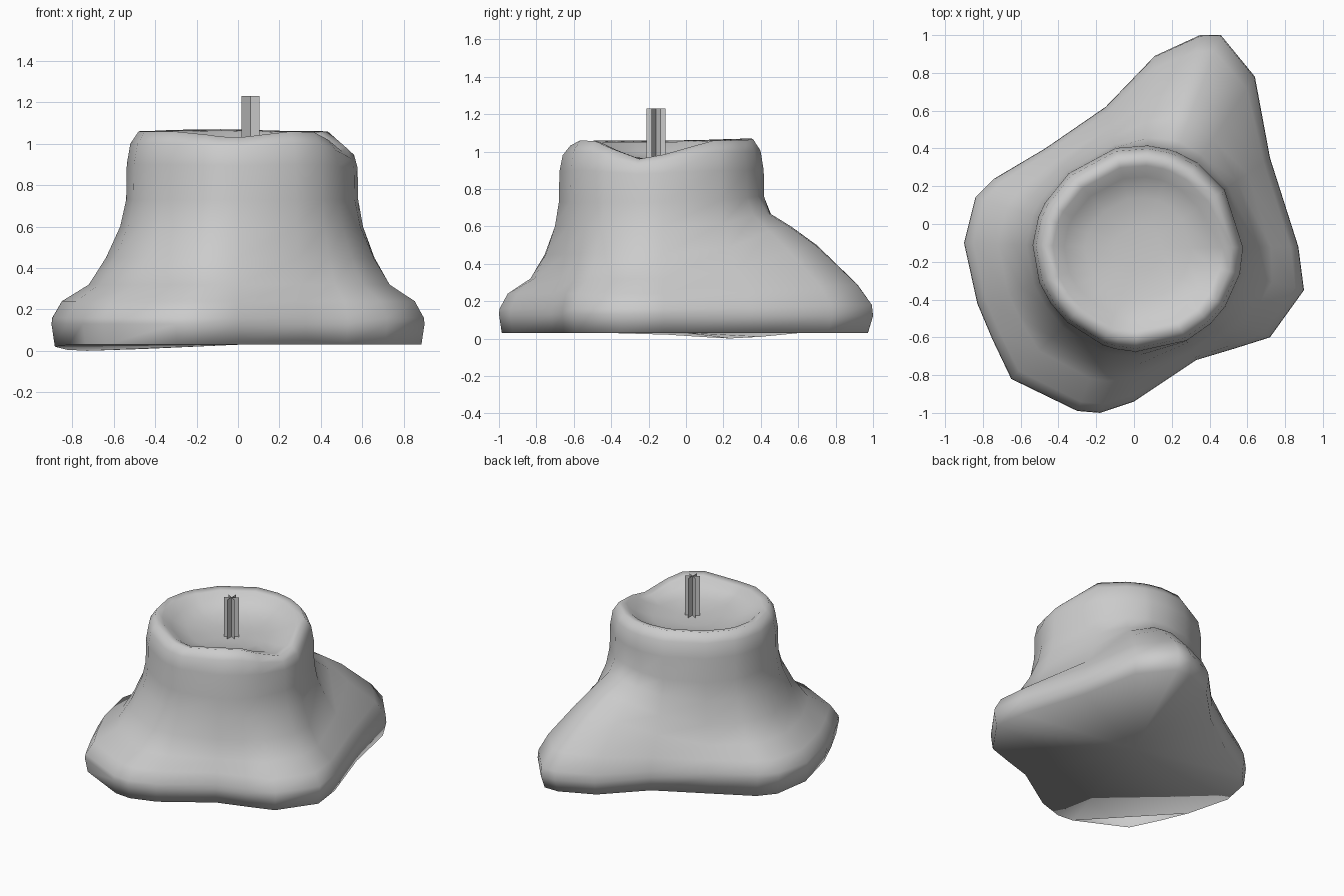
import bpy, bmesh, math

if "Cube" in bpy.data.objects:
    bpy.data.objects.remove(bpy.data.objects["Cube"])

CX, CY = 0.03, -0.13          # axis of the round upper body

# spread-out foot outline, seen from above
foot = [(.46, 1.0), (.35, 1.0), (.11, .89), (-.15, .62), (-.47, .40), (-.74, .24),
        (-.84, .14), (-.90, -.10), (-.83, -.42), (-.75, -.61), (-.65, -.82),
        (-.30, -.99), (-.18, -1.0), (0, -.94), (.33, -.72), (.53, -.66), (.72, -.60),
        (.90, -.35), (.87, -.12), (.72, .35), (.64, .78)]
angles = [math.atan2(y - CY, x - CX) for x, y in foot]


def bump(a, centre, width):
    """Smooth 0..1 weight around an angle given in degrees."""
    d = math.radians(centre) - a
    d = abs(math.atan2(math.sin(d), math.cos(d))) / math.radians(width)
    return 0.5 + 0.5 * math.cos(math.pi * d) if d < 1 else 0.0


def round_point(r, a):
    """Point on the slightly oval upper body."""
    r += .02 * bump(a, 180, 50)
    return CX + r * math.cos(a), CY + r * math.sin(a)


# (spread towards foot outline, height, height on the big back lobe)
skirt = [(.955, .03, .03), (1.0, .13, .12), (.99, .16, .18), (.86, .24, .29),
         (.50, .32, .50), (.27, .45, .60), (.08, .60, .67), (0, .73, .76)]
# (radius, height, share of the rim notches) for collar, lip and hollow
bowl = [(.547, .90, .2), (.53, 1.0, .7), (.49, 1.06, 1), (.44, 1.05, .95),
        (.38, 1.0, .5), (.27, .96, 0), (.12, .947, 0)]

bm = bmesh.new()
rings = []
for t, z0, z1 in skirt:
    ring = []
    for (fx, fy), a in zip(foot, angles):
        w = bump(a, 72, 55)
        rx, ry = round_point(.55, a)
        z = z0 * (1 - w) + z1 * w
        if z0 == .03:
            z -= .03 * bump(a, 150, 45)
        ring.append(bm.verts.new((rx * (1 - t) + fx * t, ry * (1 - t) + fy * t, z)))
    rings.append(ring)
for r, z, k in bowl:
    ring = []
    for a in angles:
        notch = .10 * bump(a, -12, 40) + .03 * bump(a, -95, 35) - .01 * bump(a, 110, 60)
        ring.append(bm.verts.new((*round_point(r, a), z - k * notch)))
    rings.append(ring)

n = len(foot)
for lo, hi in zip(rings, rings[1:]):
    for i in range(n):
        j = (i + 1) % n
        bm.faces.new((lo[i], lo[j], hi[j], hi[i]))
# pool floor
floor = bm.verts.new((CX, CY, .945))
for i in range(n):
    bm.faces.new((rings[-1][i], rings[-1][(i + 1) % n], floor))
# underside, left open at the front left corner
base = bm.verts.new((0, 0, .03))
edge = rings[0][:9] + rings[0][11:]
for i in range(len(edge)):
    bm.faces.new((edge[(i + 1) % len(edge)], edge[i], base))


def make_object(name, bm):
    me = bpy.data.meshes.new(name)
    bm.to_mesh(me)
    bm.free()
    ob = bpy.data.objects.new(name, me)
    bpy.context.collection.objects.link(ob)
    return ob


# melted wax body
body = make_object("wax_body", bm)
body.data.shade_smooth()

# wick: three thin crossed cards
bm = bmesh.new()
for deg in (30, 90, 150):
    dx, dy = .05 * math.cos(math.radians(deg)), .05 * math.sin(math.radians(deg))
    bm.faces.new([bm.verts.new((.06 + s * dx, -.16 + s * dy, z))
                  for s, z in ((-1, .92), (1, .92), (1, 1.23), (-1, 1.23))])
make_object("wick", bm)
